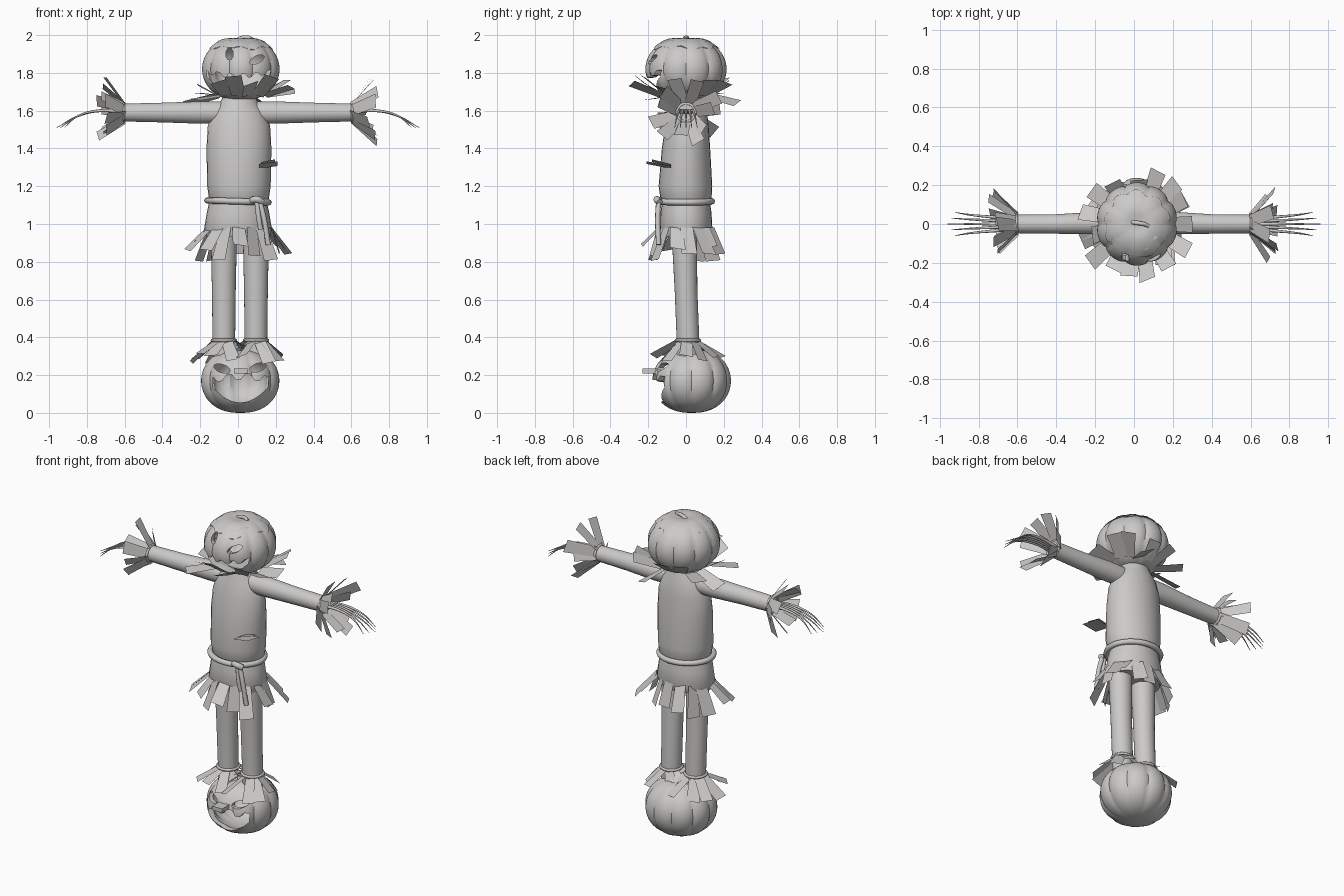
import bpy, bmesh, math, random
from mathutils import Vector

random.seed(11)
if "Cube" in bpy.data.objects:
    bpy.data.objects.remove(bpy.data.objects["Cube"])

clay = bpy.data.materials.new("warm_grey")
clay.use_nodes = True
grey = (0.6, 0.59, 0.58, 1)
clay.diffuse_color = grey
clay.node_tree.nodes["Principled BSDF"].inputs["Base Color"].default_value = grey


def activate(ob):
    bpy.ops.object.select_all(action='DESELECT')
    ob.select_set(True)
    bpy.context.view_layer.objects.active = ob


def finish(name, bm, smooth=True, closed=True):
    if closed:
        bmesh.ops.recalc_face_normals(bm, faces=bm.faces)
    me = bpy.data.meshes.new(name)
    bm.to_mesh(me)
    bm.free()
    me.materials.append(clay)
    ob = bpy.data.objects.new(name, me)
    bpy.context.collection.objects.link(ob)
    if smooth:
        activate(ob)
        bpy.ops.object.shade_smooth_by_angle(angle=math.radians(40))
    return ob


def skin(bm, rings):
    """Join rings of equal size and cap both ends."""
    n = len(rings[0])
    for a, b in zip(rings, rings[1:]):
        for i in range(n):
            bm.faces.new((a[i], a[(i + 1) % n], b[(i + 1) % n], b[i]))
    bm.faces.new(rings[0])
    bm.faces.new(rings[-1])


def loft(name, stations, axis='z', sides=28):
    """Elliptical sections: (centre, radius, radius) along an axis."""
    bm = bmesh.new()
    rings = []
    for c, ra, rb in stations:
        ring = []
        for i in range(sides):
            t = math.tau * i / sides
            p, q = ra * math.cos(t), rb * math.sin(t)
            off = Vector((p, q, 0)) if axis == 'z' else Vector((0, p, q))
            ring.append(bm.verts.new(Vector(c) + off))
        rings.append(ring)
    skin(bm, rings)
    return finish(name, bm)


def tube(name, points, radius, tip=1.0, cyclic=False):
    """Round cord through points, thinning towards its tip."""
    cu = bpy.data.curves.new(name, 'CURVE')
    cu.dimensions = '3D'
    cu.bevel_depth, cu.bevel_resolution, cu.resolution_u = radius, 2, 6
    cu.use_fill_caps = True
    sp = cu.splines.new('BEZIER')
    sp.bezier_points.add(len(points) - 1)
    for i, (bp, p) in enumerate(zip(sp.bezier_points, points)):
        bp.co = p
        bp.handle_left_type = bp.handle_right_type = 'AUTO'
        bp.radius = 1 + (tip - 1) * i / (len(points) - 1)
    sp.use_cyclic_u = cyclic
    cu.materials.append(clay)
    ob = bpy.data.objects.new(name, cu)
    bpy.context.collection.objects.link(ob)
    activate(ob)
    bpy.ops.object.convert(target='MESH')
    bpy.ops.object.shade_smooth_by_angle(angle=math.radians(60))


def hoop(name, centre, u, v, radius):
    pts = [Vector(centre) + u * math.cos(t) + v * math.sin(t)
           for t in (math.tau * i / 12 for i in range(12))]
    tube(name, pts, radius, cyclic=True)


def fringe(name, centre, axis, u, v, count, length, flare, width):
    """Ragged flat straw strips fanning out around an axis."""
    bm = bmesh.new()
    for i in range(count):
        t = math.tau * (i + random.uniform(-0.2, 0.2)) / count
        rim = u * math.cos(t) + v * math.sin(t)
        out = rim.normalized()
        f = math.radians(random.uniform(*flare))
        way = axis * math.cos(f) + out * math.sin(f)
        side = axis.cross(out) + way.cross(axis.cross(out)) * random.uniform(-0.4, 0.4)
        side = (side - way * side.dot(way)).normalized() * width / 2
        base = Vector(centre) + rim
        end = base + way * random.uniform(*length) + axis.cross(out) * random.uniform(-0.03, 0.03)
        bm.faces.new([bm.verts.new(p) for p in
                      (base - side * 0.8, base + side * 0.8, end + side, end - side)])
    return finish(name, bm, smooth=False, closed=False)


def prism(outline, y0, y1):
    bm = bmesh.new()
    skin(bm, [[bm.verts.new((x, y, z)) for x, z in outline] for y in (y0, y1)])
    return finish("cutter", bm, smooth=False)


def pumpkin_point(size, t, phi):
    rib = 1 - 0.06 * (1 - abs(math.sin(t * 5)) ** 0.6) * math.cos(phi) ** 0.5
    r = abs(math.cos(phi)) ** 0.85 * rib
    z = math.sin(phi) - (0.1 * math.exp(-(r / 0.25) ** 2) if phi > 0 else 0)
    return Vector((size[0] * r * math.cos(t), size[1] * r * math.sin(t), size[2] * z))


def pumpkin(name, centre, size, holes):
    """Hollow ribbed shell with a carved face."""
    bm = bmesh.new()
    rows, sides = 26, 80
    rings = [[bm.verts.new(Vector(centre) + pumpkin_point(
        size, math.tau * i / sides, math.pi * ((j + 0.5) / rows - 0.5)))
        for i in range(sides)] for j in range(rows)]
    skin(bm, rings)
    ob = finish(name, bm)
    activate(ob)
    solid = ob.modifiers.new("shell", 'SOLIDIFY')
    solid.thickness, solid.offset = 0.025, -1
    bpy.ops.object.modifier_apply(modifier=solid.name)
    for outline in holes:
        cutter = prism(outline, centre[1] - 0.4, centre[1])
        cut = ob.modifiers.new("carve", 'BOOLEAN')
        cut.operation, cut.solver, cut.object = 'DIFFERENCE', 'EXACT', cutter
        activate(ob)
        bpy.ops.object.modifier_apply(modifier=cut.name)
        bpy.data.objects.remove(cutter)


def lid(name, centre, size, edge, grow):
    """Wavy-edged cap lying on a pumpkin."""
    bm = bmesh.new()
    rings = []
    for j in range(1, 8):
        ring = []
        for i in range(72):
            t = math.tau * i / 72
            reach = edge + 0.06 * math.sin(9 * t) + 0.04 * math.sin(4 * t)
            p = pumpkin_point(size, t, math.pi / 2 - reach * j / 7)
            ring.append(bm.verts.new(centre + p * grow + Z * 0.003))
        rings.append(ring)
    skin(bm, rings)
    finish(name, bm)


def oval(x, z, a, b, tilt=0.0, n=12):
    pts = [(a * math.cos(math.tau * i / n), b * math.sin(math.tau * i / n)) for i in range(n)]
    c, s = math.cos(tilt), math.sin(tilt)
    return [(x + p * c - q * s, z + p * s + q * c) for p, q in pts]


def grin(x, z, half, rise, depth, teeth):
    """Curved mouth outline with square teeth along the top."""
    n = teeth * 4
    top, low = [], []
    for i in range(n + 1):
        s = i / n * 2 - 1
        bend = rise * s * s
        notch = 0.25 * depth if i % 4 in (1, 2) else 0
        top.append((x + half * s + 0.0004 * i, z + bend + depth * (1.05 - s * s * 0.6) - notch))
        low.append((x + half * s, z + bend - 0.02 * (1 - s * s)))
    return top + low[::-1]


X, Y, Z = Vector((1, 0, 0)), Vector((0, 1, 0)), Vector((0, 0, 1))

# Head with layered lid and stem
head_c, head_s = Vector((0.015, 0, 1.82)), (0.21, 0.215, 0.165)
pumpkin("head", head_c, head_s, [
    oval(-0.045, 1.9, 0.02, 0.032), oval(0.1, 1.87, 0.042, 0.02, 0.5),
    grin(0.0, 1.71, 0.165, 0.07, 0.08, 5)])
lid("head_lid", head_c, head_s, 0.85, 1.015)
lid("head_lid_top", head_c, head_s, 0.55, 1.03)
tube("head_stem", [(-0.02, 0.01, 1.965), (0.02, 0.005, 1.985), (0.05, 0.0, 1.988), (0.075, -0.01, 1.98)],
     0.012, 0.8)
fringe("neck_straw", (0.02, 0, 1.68), Z, X * 0.13, Y * 0.13, 15, (0.12, 0.19), (50, 105), 0.09)

# Torso, skirt and rope belt
loft("torso", [((0.005, 0, 1.1), 0.14, 0.12), ((0.005, 0, 1.13), 0.158, 0.135),
               ((0.005, -0.003, 1.2), 0.168, 0.142), ((0.005, 0, 1.4), 0.172, 0.128),
               ((0.005, 0.005, 1.52), 0.165, 0.115), ((0.005, 0.01, 1.6), 0.135, 0.1),
               ((0.005, 0.01, 1.645), 0.1, 0.085), ((0.01, 0.01, 1.69), 0.08, 0.075)])
loft("skirt", [((0, 0, 1.13), 0.15, 0.125), ((0, 0, 1.06), 0.165, 0.135),
               ((0, 0, 0.97), 0.18, 0.14), ((0, 0, 0.93), 0.165, 0.125)])
fringe("skirt_straw", (0.01, 0, 0.98), -Z, X * 0.17, Y * 0.14, 16, (0.13, 0.19), (12, 48), 0.085)
hoop("rope_belt", (0, -0.005, 1.12), X * 0.162 - Z * 0.005, Y * 0.142, 0.017)
tube("belt_knot", [(0.07, -0.14, 1.125), (0.1, -0.155, 1.13), (0.13, -0.14, 1.115)], 0.018)
for name, x0, x1, low in (("rope_end_short", 0.1, 0.12, 0.97), ("rope_end_long", 0.115, 0.16, 0.89)):
    tube(name, [(x0, -0.145, 1.12), ((x0 + x1) / 2, -0.15, 1.03), (x1, -0.145, low)], 0.014)

# Flat stacked strips standing out from the belly
for k, (half, front) in enumerate(((0.05, -0.21), (0.035, -0.18))):
    bm = bmesh.new()
    z = 1.3 + 0.01 * k
    bm.faces.new([bm.verts.new((0.16 + s * half, y, z + s * 0.007 + rise)) for s, y, rise in (
        (-1, -0.08, 0), (1, -0.08, 0), (1, front, 0.025), (-1, front, 0.025))])
    finish("belly_strip", bm, smooth=False, closed=False)

# Arms with straw cuffs and twig fingers
for s, side in ((1, "left"), (-1, "right")):
    loft(side + "_arm", [((s * 0.08, 0.005, 1.59), 0.055, 0.058), ((s * 0.2, 0.005, 1.59), 0.058, 0.059),
                         ((s * 0.4, 0, 1.59), 0.05, 0.052), ((s * 0.61, 0, 1.59), 0.048, 0.047)], 'x')
    hoop(side + "_wrist_band", (s * 0.605, 0, 1.59), Y * 0.048, Z * 0.048, 0.008)
    fringe(side + "_cuff_straw", (s * 0.6, 0, 1.59), X * s, Y * 0.045, Z * 0.045,
           11, (0.13, 0.19), (28, 58), 0.075)
    for i in range(5):
        f = i / 2 - 1
        end = 0.96 - 0.04 * abs(f)
        tube(side + "_finger", [(s * 0.59, f * 0.025, 1.59), (s * 0.73, f * 0.036, 1.6),
                                (s * 0.85, f * 0.048, 1.57), (s * end, f * 0.06, 1.51)], 0.011, 0.12)

# Legs with straw ankles
for x, side in ((0.095, "left"), (-0.075, "right")):
    loft(side + "_leg", [((x, 0.01, 0.27), 0.058, 0.058), ((x, 0.01, 0.4), 0.06, 0.06),
                         ((x, 0, 0.65), 0.063, 0.06), ((x, -0.01, 0.98), 0.07, 0.068)])
    hoop(side + "_ankle_band", (x, 0.01, 0.385), X * 0.062, Y * 0.062, 0.008)
    fringe(side + "_ankle_straw", (x, 0.01, 0.375), -Z, X * 0.058, Y * 0.058,
           10, (0.11, 0.16), (35, 65), 0.075)

# Pumpkin at the feet with a wide open mouth and a plank nose
pumpkin("foot_pumpkin", Vector((0.012, 0.03, 0.17)), (0.212, 0.208, 0.17), [
    oval(-0.085, 0.235, 0.045, 0.022, -0.3), oval(0.105, 0.24, 0.045, 0.022, 0.3),
    grin(0.012, 0.075, 0.145, 0.06, 0.125, 3)])
bm = bmesh.new()
bmesh.ops.create_cube(bm, size=1)
for v in bm.verts:
    v.co = Vector((0.015 + v.co.x * 0.07, -0.165 + v.co.y * 0.13, 0.222 + v.co.z * 0.025))
finish("plank_nose", bm, smooth=False)
